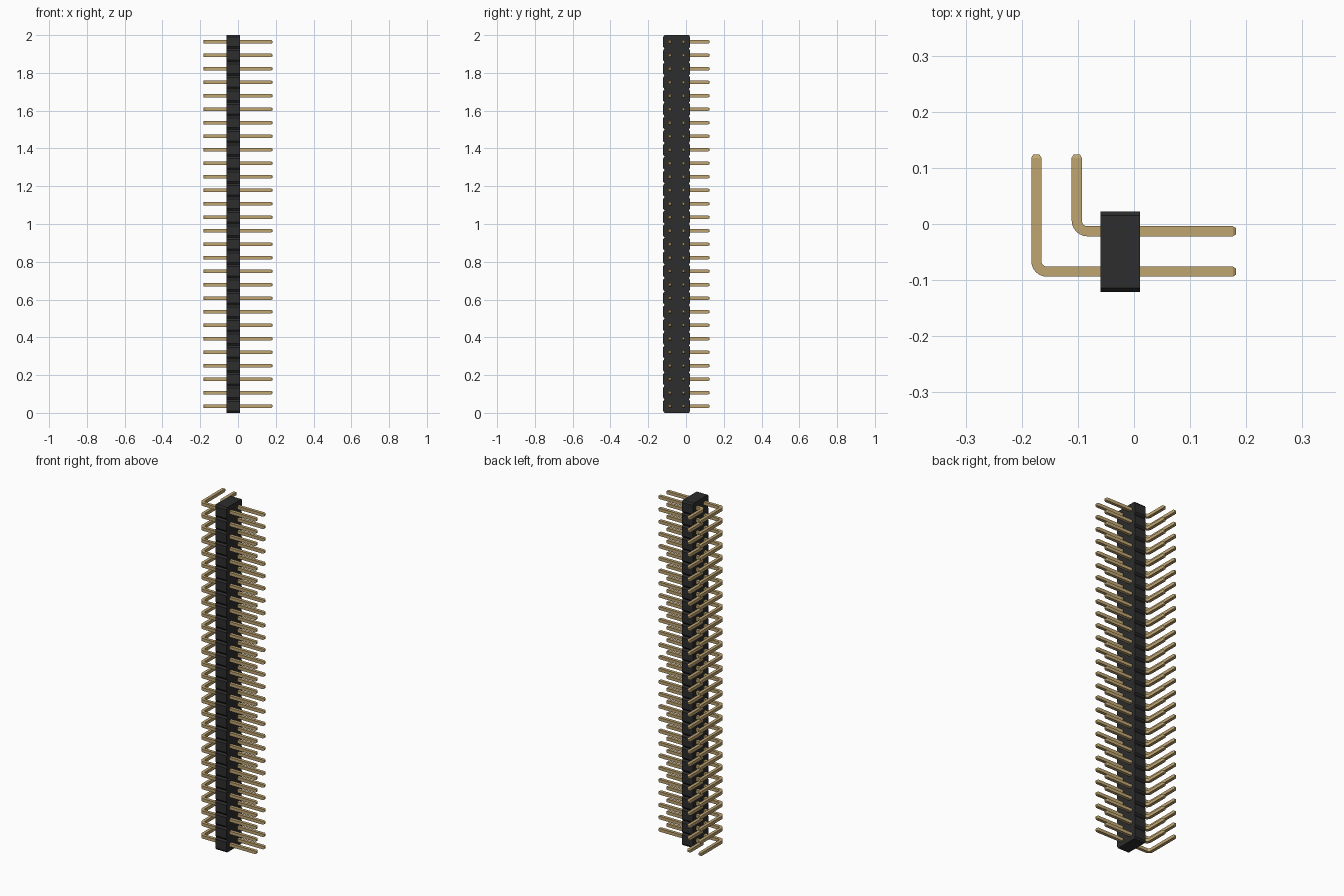
import bpy, bmesh, math
from mathutils import Vector

if "Cube" in bpy.data.objects:
    bpy.data.objects.remove(bpy.data.objects["Cube"])

ROWS = 28
PITCH = 2 / ROWS
HALF = 0.009       # half the pin thickness
TIP = 0.006        # length of the chamfered pin tip
BEND = 0.019       # centre-line bend radius


def material(name, rgb, roughness):
    m = bpy.data.materials.new(name)
    m.use_nodes = True
    m.diffuse_color = (*rgb, 1)
    shader = m.node_tree.nodes["Principled BSDF"]
    shader.inputs["Base Color"].default_value = (*rgb, 1)
    shader.inputs["Roughness"].default_value = roughness
    return m


def finish(bm, name, mat):
    bmesh.ops.recalc_face_normals(bm, faces=bm.faces)
    mesh = bpy.data.meshes.new(name)
    bm.to_mesh(mesh)
    bm.free()
    mesh.materials.append(mat)
    ob = bpy.data.objects.new(name, mesh)
    bpy.context.collection.objects.link(ob)
    return ob


def smooth(ob):
    bpy.ops.object.select_all(action='DESELECT')
    ob.select_set(True)
    bpy.context.view_layer.objects.active = ob
    bpy.ops.object.shade_smooth_by_angle(angle=math.radians(30))


def housing(x0, x1, y0, y1, mat):
    """Stack of blocks, each with chamfered corners, as one extruded outline."""
    cy, cz = 0.007, 0.01
    side = []
    for i in range(ROWS):
        lo, hi = i * PITCH, (i + 1) * PITCH
        if i == 0:
            side.append((cy, lo))
        side += [(0, lo + cz), (0, hi - cz), (cy, hi)]
    outline = [(y0 + d, z) for d, z in side] + [(y1 - d, z) for d, z in reversed(side)]
    bm = bmesh.new()
    face = bm.faces.new([bm.verts.new((x0, y, z)) for y, z in outline])
    out = bmesh.ops.extrude_face_region(bm, geom=[face])
    moved = [v for v in out["geom"] if isinstance(v, bmesh.types.BMVert)]
    bmesh.ops.translate(bm, verts=moved, vec=(x1 - x0, 0, 0))
    if not face.is_valid or len(bm.faces) < len(outline) + 2:
        bm.faces.new([v for v in bm.verts if v not in moved])
    return finish(bm, "housing", mat)


def bent_pins(name, leg_x, row_y, mat, tip_x=0.182, tip_y=0.124):
    """Square wire swept round a right-angle bend, repeated up the housing."""
    centre = Vector((leg_x + BEND, row_y + BEND, 0))
    right, up = Vector((1, 0, 0)), Vector((0, 1, 0))
    # Each station: position, sideways direction, scale
    path = [(Vector((tip_x, row_y, 0)), up, 0.6),
            (Vector((tip_x - TIP, row_y, 0)), up, 1)]
    for k in range(7):
        a = math.radians(90 * k / 6)
        inward = right * math.sin(a) + up * math.cos(a)
        path.append((centre - inward * BEND, inward, 1))
    path += [(Vector((leg_x, tip_y - TIP, 0)), right, 1),
             (Vector((leg_x, tip_y, 0)), right, 0.6)]
    bm = bmesh.new()
    rings = []
    for p, n, s in path:
        rings.append([bm.verts.new(p + n * HALF * s * a + Vector((0, 0, HALF * s * b)))
                      for a, b in ((-1, -1), (1, -1), (1, 1), (-1, 1))])
    for r, q in zip(rings, rings[1:]):
        for i in range(4):
            j = (i + 1) % 4
            bm.faces.new((r[i], r[j], q[j], q[i]))
    bm.faces.new(rings[0])
    bm.faces.new(rings[-1])
    ob = finish(bm, name, mat)
    ob.location.z = PITCH / 2
    smooth(ob)
    arr = ob.modifiers.new("rows", 'ARRAY')
    arr.count = ROWS
    arr.use_relative_offset = False
    arr.use_constant_offset = True
    arr.constant_offset_displace = (0, 0, PITCH)
    return ob


black = material("black plastic", (0.026, 0.026, 0.027), 0.6)
gold = material("gold metal", (0.53, 0.38, 0.17), 0.5)

housing(-0.06, 0.011, -0.121, 0.022, black)
bent_pins("outer_pins", -0.174, -0.085, gold)
bent_pins("inner_pins", -0.102, -0.013, gold)
